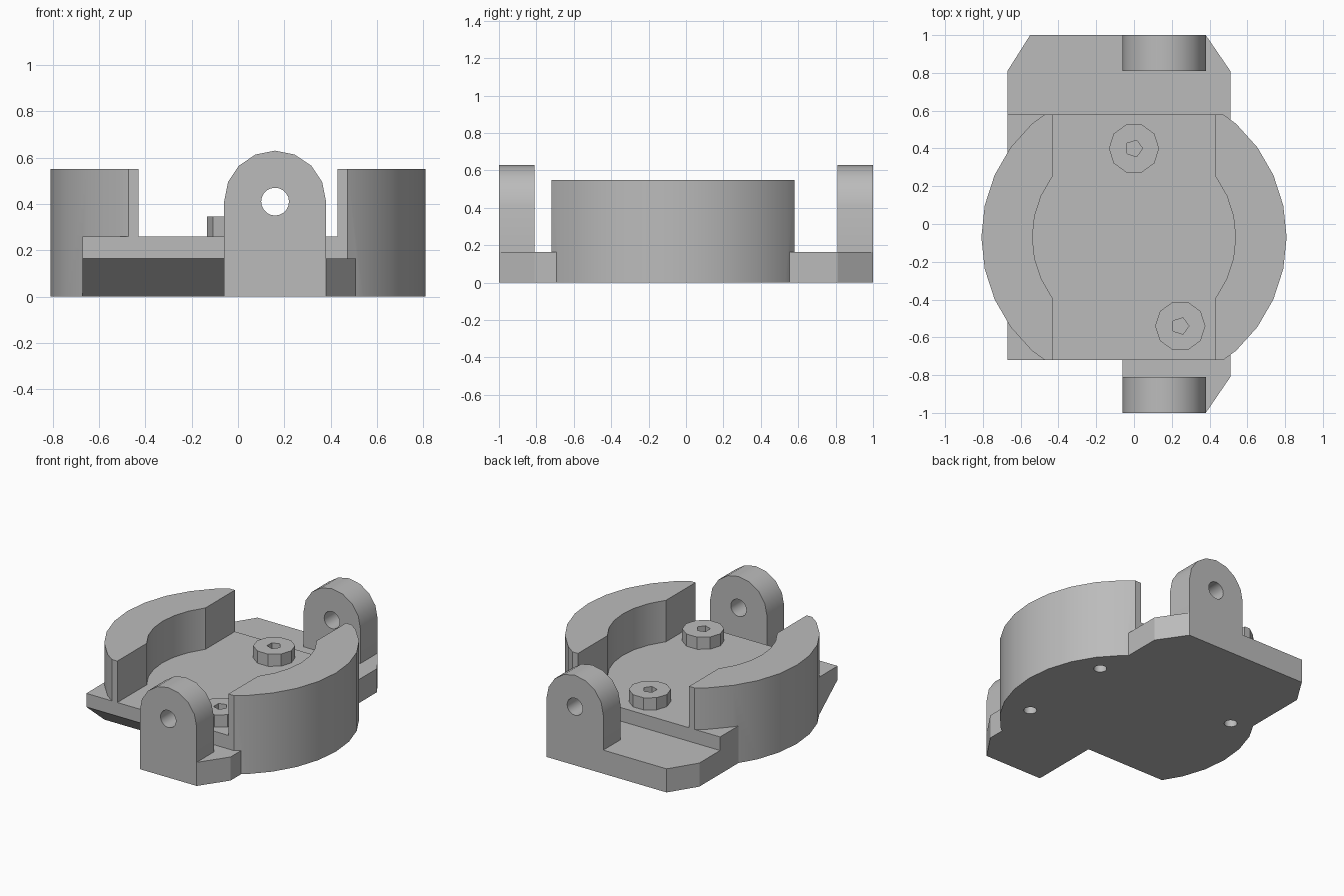
import bpy, math
from mathutils import Vector

cube = bpy.data.objects.get("Cube")
if cube:
    bpy.data.objects.remove(cube)

grey = bpy.data.materials.new("plain grey")
grey.use_nodes = True
colour = (0.5, 0.5, 0.5, 1)
grey.diffuse_color = colour
grey.node_tree.nodes["Principled BSDF"].inputs["Base Color"].default_value = colour


def prism(name, outline, axis, lo, hi):
    """Extrude a 2D outline along axis x, y or z."""
    place = {"z": lambda a, b, d: (a, b, d),
             "y": lambda a, b, d: (a, d, b),
             "x": lambda a, b, d: (d, a, b)}[axis]
    n = len(outline)
    verts = [Vector(place(a, b, d)) for d in (lo, hi) for a, b in outline]
    faces = [list(range(n))[::-1], list(range(n, 2 * n))]
    faces += [(i, (i + 1) % n, (i + 1) % n + n, i + n) for i in range(n)]
    if axis == "y":
        faces = [list(f)[::-1] for f in faces]
    mesh = bpy.data.meshes.new(name)
    mesh.from_pydata(verts, [], faces)
    mesh.materials.append(grey)
    obj = bpy.data.objects.new(name, mesh)
    bpy.context.collection.objects.link(obj)
    return obj


def circle(cx, cy, r, n):
    return [(cx + r * math.cos(math.tau * i / n), cy + r * math.sin(math.tau * i / n))
            for i in range(n)]


def rect(x0, y0, x1, y1):
    return [(x0, y0), (x1, y0), (x1, y1), (x0, y1)]


def combine(obj, tool, operation):
    """Apply a boolean and discard its tool."""
    mod = obj.modifiers.new("shape", "BOOLEAN")
    mod.operation, mod.solver, mod.object = operation, "EXACT", tool
    bpy.ops.object.select_all(action="DESELECT")
    bpy.context.view_layer.objects.active = obj
    obj.select_set(True)
    bpy.ops.object.modifier_apply(modifier=mod.name)
    bpy.data.objects.remove(tool)


def smooth(obj):
    bpy.ops.object.select_all(action="DESELECT")
    bpy.context.view_layer.objects.active = obj
    obj.select_set(True)
    bpy.ops.object.shade_smooth_by_angle(angle=math.radians(30))


MID, FRONT, BACK = -0.07, -0.72, 0.58
PLATE, FLOOR, RIM = 0.165, 0.26, 0.55
LEFT, RIGHT, LUG_X, LUG_R = 0.51, -0.67, 0.16, 0.22

# Round body with flat front and back, and a curved channel across it
body = prism("cradle_body", circle(0, MID, 0.808, 30), "z", 0, RIM)
combine(body, prism("trim", rect(-1, FRONT, 1, BACK), "z", -1, 1), "INTERSECT")
combine(body, prism("channel", rect(-0.43, -1, 0.43, 1), "z", FLOOR, 1), "DIFFERENCE")
combine(body, prism("bowl", circle(0, MID, 0.538, 30), "z", FLOOR, 1), "DIFFERENCE")

# Raised floor block and the mounting plate with clipped corners
combine(body, prism("floor", rect(RIGHT, FRONT, 0.43, BACK), "z", 0, FLOOR), "UNION")
tab = LUG_X - LUG_R
plate = [(tab, -1), (0.38, -1), (LEFT, -0.81), (LEFT, 0.81), (0.38, 1),
         (-0.55, 1), (RIGHT, 0.81), (RIGHT, FRONT), (tab, FRONT)]
combine(body, prism("plate", plate, "z", 0, PLATE), "UNION")

# Sloping undercut beside the front tab
slope = [(-0.52, 0), (FRONT, PLATE), (-1.1, PLATE), (-1.1, -0.1), (-0.4, -0.1)]
combine(body, prism("undercut", slope, "x", -0.9, tab), "DIFFERENCE")

# Blind holes in the underside
for x, y in ((0.54, 0.31), (0.54, -0.38), (-0.54, 0.31)):
    combine(body, prism("hole", circle(x, y, 0.042, 16), "z", -0.1, 0.3), "DIFFERENCE")
smooth(body)

# Arched lugs with cross holes
centre = 0.41
arch = [(LUG_X + LUG_R * math.cos(math.pi * i / 8), centre + LUG_R * math.sin(math.pi * i / 8))
        for i in range(9)]
arch += [(tab, PLATE), (LUG_X + LUG_R, PLATE)]
for name, y0, y1 in (("front_lug", -1, -0.81), ("back_lug", 0.81, 1)):
    lug = prism(name, arch, "y", y0, y1)
    combine(lug, prism("bore", circle(LUG_X, centre, 0.06, 20), "y", y0 - 0.1, y1 + 0.1),
            "DIFFERENCE")
    smooth(lug)

# Screw heads with small sockets
for name, x, y in (("back_screw", 0, 0.40), ("front_screw", 0.245, -0.54)):
    screw = prism(name, circle(x, y, 0.133, 10), "z", FLOOR, 0.345)
    combine(screw, prism("socket", circle(x, y, 0.046, 5), "z", 0.29, 1), "DIFFERENCE")
